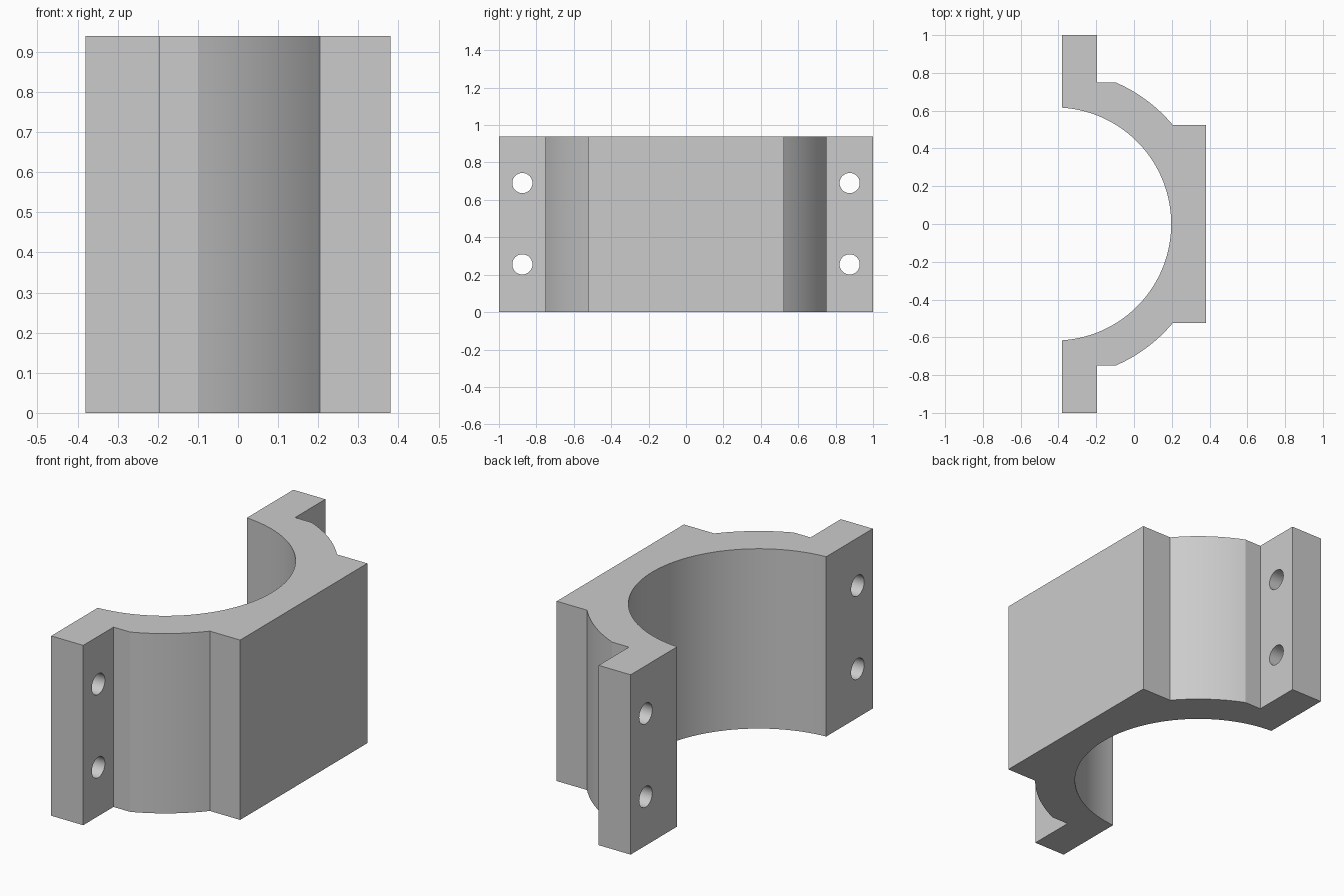
import bpy, math

cube = bpy.data.objects.get("Cube")
if cube:
    bpy.data.objects.remove(cube, do_unlink=True)

HEIGHT = 0.94
BACK, FLANGE, FRONT = -0.38, -0.195, 0.38   # main x planes
AXIS = -0.42                                # x of the bore axis
BORE, SHELL = 0.617, 0.816                  # radii

metal = bpy.data.materials.new("plain_grey")
metal.use_nodes = True
grey = (0.6, 0.6, 0.6, 1)
metal.diffuse_color = grey
metal.node_tree.nodes["Principled BSDF"].inputs["Base Color"].default_value = grey


def arc(radius, start, end, steps):
    """Points on a circle about the bore axis."""
    angles = [start + (end - start) * i / steps for i in range(steps + 1)]
    return [(AXIS + radius * math.cos(a), radius * math.sin(a)) for a in angles]


# Half outline of the outside, from the pad to the flange end
pad_y, step_y = 0.525, 0.75
outer = [(FRONT, pad_y)]
outer += arc(SHELL, math.asin(pad_y / SHELL), math.asin(step_y / SHELL), 12)
outer += [(FLANGE, step_y), (FLANGE, 1), (BACK, 1)]
mirrored = [(x, -y) for x, y in reversed(outer)]

# Bore runs from the back flange to the front flange
end = math.acos((BACK - AXIS) / BORE)
outline = mirrored + outer + arc(BORE, end, -end, 64)

# Extrude the outline into the clamp body
n = len(outline)
verts = [(x, y, z) for z in (0, HEIGHT) for x, y in outline]
faces = [tuple(reversed(range(n))), tuple(range(n, 2 * n))]
faces += [(i, (i + 1) % n, (i + 1) % n + n, i + n) for i in range(n)]
mesh = bpy.data.meshes.new("clamp_half")
mesh.from_pydata(verts, [], faces)
mesh.materials.append(metal)
body = bpy.data.objects.new("clamp_half", mesh)
bpy.context.collection.objects.link(body)

# Bolt holes through both flanges
for y in (-0.875, 0.875):
    for z in (0.255, 0.69):
        bpy.ops.mesh.primitive_cylinder_add(
            vertices=32, radius=0.054, depth=0.5,
            location=((BACK + FLANGE) / 2, y, z), rotation=(0, math.pi / 2, 0))
        cutter = bpy.context.object
        cutter.name = "bolt_hole_cutter"
        cutter.data.materials.append(metal)
        cutter.hide_render = True
        cutter.hide_set(True)
        cut = body.modifiers.new("bolt_hole", "BOOLEAN")
        cut.operation = "DIFFERENCE"
        cut.solver = "EXACT"
        cut.object = cutter

# Apply the holes, then remove the cutters
bpy.ops.object.select_all(action="DESELECT")
body.select_set(True)
bpy.context.view_layer.objects.active = body
for cut in list(body.modifiers):
    cutter = cut.object
    bpy.ops.object.modifier_apply(modifier=cut.name)
    bpy.data.objects.remove(cutter, do_unlink=True)
bpy.ops.object.shade_smooth_by_angle(angle=math.radians(20))
